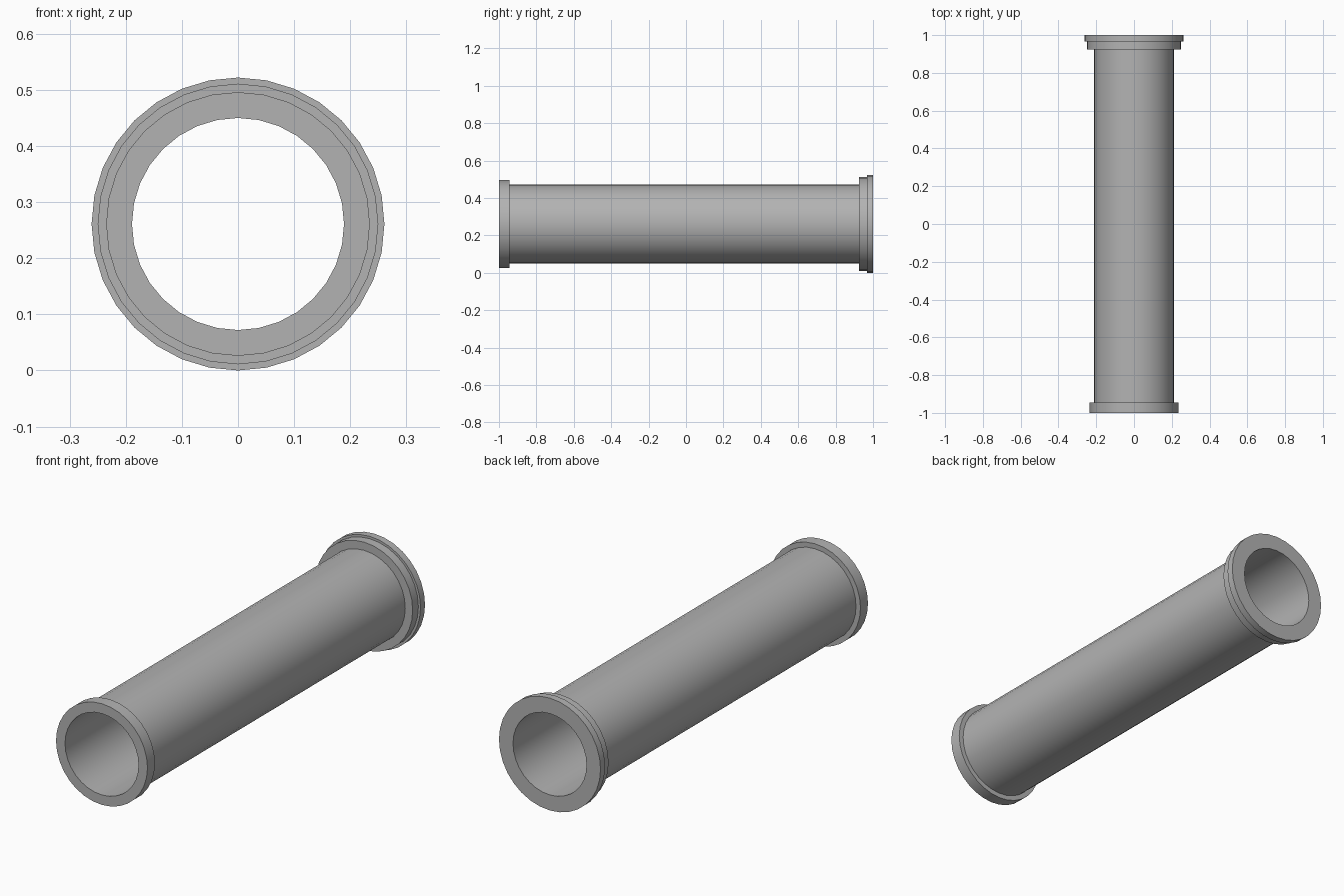
import bpy, math

SEGMENTS = 32
AXIS_HEIGHT = 0.261
BORE = 0.189

cube = bpy.data.objects.get("Cube")
if cube:
    bpy.data.objects.remove(cube, do_unlink=True)

# Single grey finish
grey = bpy.data.materials.new("plain grey")
grey.use_nodes = True
grey.diffuse_color = (0.45, 0.45, 0.45, 1)
grey.node_tree.nodes["Principled BSDF"].inputs["Base Color"].default_value = grey.diffuse_color


def lathe(name, profile):
    """Spin a closed (radius, y) profile about the horizontal axis."""
    count = len(profile)
    verts, faces = [], []
    for s in range(SEGMENTS):
        a = 2 * math.pi * s / SEGMENTS
        verts += [(r * math.sin(a), y, r * math.cos(a)) for r, y in profile]
        nxt = (s + 1) % SEGMENTS
        for i in range(count):
            j = (i + 1) % count
            faces.append((s * count + i, s * count + j, nxt * count + j, nxt * count + i))
    mesh = bpy.data.meshes.new(name)
    mesh.from_pydata(verts, [], faces)
    mesh.materials.append(grey)
    obj = bpy.data.objects.new(name, mesh)
    obj.location.z = AXIS_HEIGHT
    bpy.context.collection.objects.link(obj)
    bpy.ops.object.select_all(action='DESELECT')
    obj.select_set(True)
    bpy.context.view_layer.objects.active = obj
    # Face outwards, then smooth the round walls
    bpy.ops.object.mode_set(mode='EDIT')
    bpy.ops.mesh.select_all(action='SELECT')
    bpy.ops.mesh.normals_make_consistent(inside=False)
    bpy.ops.object.mode_set(mode='OBJECT')
    bpy.ops.object.shade_smooth_by_angle(angle=math.radians(30))
    return obj


# Long hollow barrel
lathe("barrel", [(BORE, -0.92), (0.212, -0.92), (0.212, 0.925), (BORE, 0.925)])

# Front collar with a short sleeve that lines the mouth of the bore
lathe("front_collar", [(BORE, -1), (0.235, -1), (0.235, -0.945),
                       (0.212, -0.945), (0.212, -0.92), (BORE, -0.92)])

# Stepped rear flange
lathe("rear_flange", [(BORE, 0.925), (0.25, 0.925), (0.25, 0.967),
                      (0.261, 0.967), (0.261, 1), (BORE, 1)])
